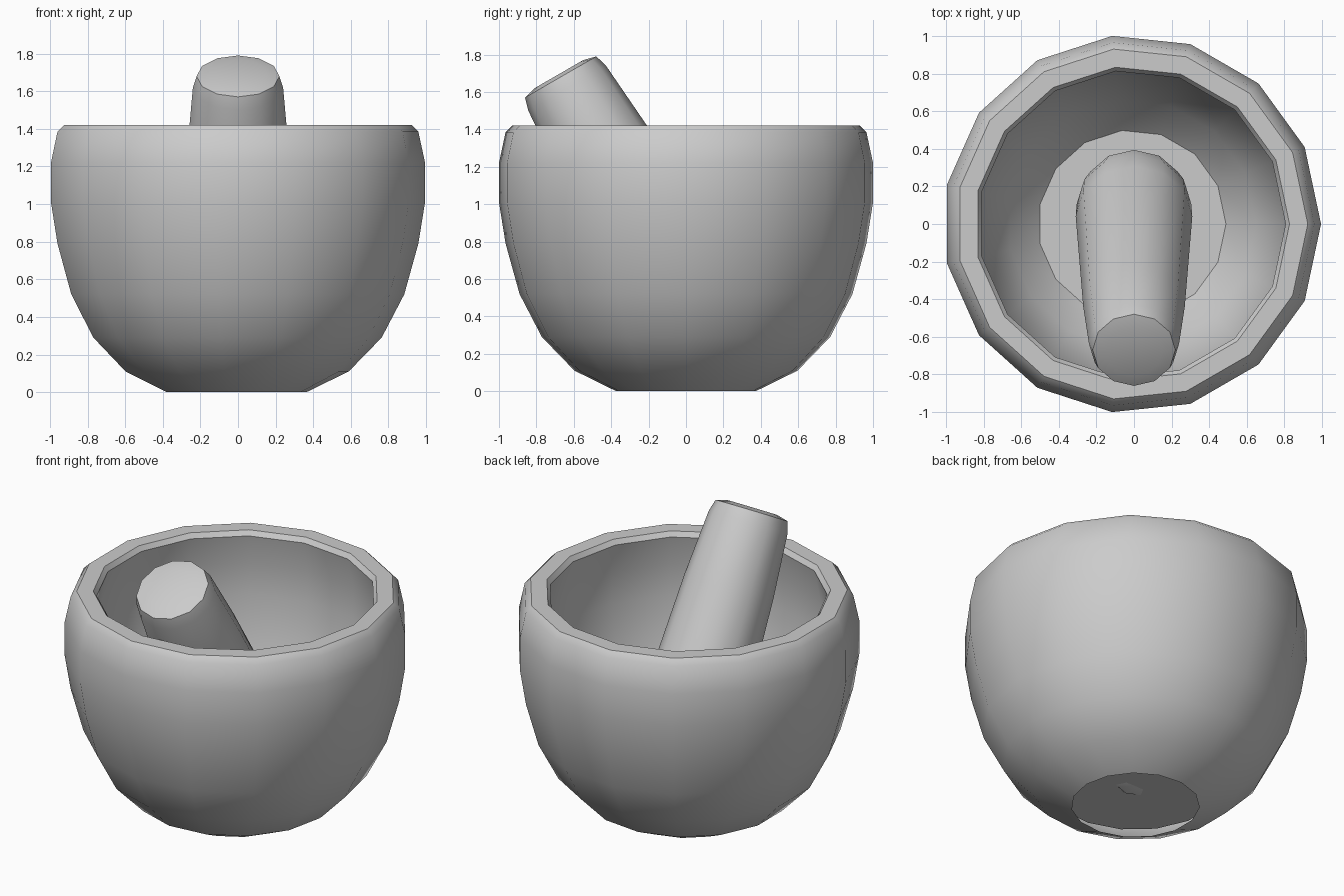
import bpy, bmesh, math
from mathutils import Matrix

if "Cube" in bpy.data.objects:
    bpy.data.objects.remove(bpy.data.objects["Cube"])


def lathe(name, profile, sides, matrix, phase=0.0, smooth=35):
    """Revolve (radius, height) points around z; radius 0 becomes a pole."""
    bm = bmesh.new()
    rings = []
    for r, z in profile:
        if r == 0:
            rings.append([bm.verts.new((0, 0, z))] * sides)
        else:
            angles = [phase + math.tau * i / sides for i in range(sides)]
            rings.append([bm.verts.new((r * math.cos(a), r * math.sin(a), z)) for a in angles])
    for low, high in zip(rings, rings[1:]):
        for i in range(sides):
            j = (i + 1) % sides
            corners = list(dict.fromkeys((low[i], low[j], high[j], high[i])))
            bm.faces.new(corners)
    bm.transform(matrix)
    bm.normal_update()
    mesh = bpy.data.meshes.new(name)
    bm.to_mesh(mesh)
    bm.free()
    obj = bpy.data.objects.new(name, mesh)
    bpy.context.collection.objects.link(obj)
    bpy.ops.object.select_all(action='DESELECT')
    obj.select_set(True)
    bpy.context.view_layer.objects.active = obj
    bpy.ops.object.shade_smooth_by_angle(angle=math.radians(smooth))
    return obj


# Mortar bowl: outside wall, rim, inside wall and floor (hollow foot underneath)
bowl_profile = [
    (0.375, 0.0), (0.60, 0.11), (0.775, 0.29), (0.895, 0.52), (0.97, 0.79),
    (1.0055, 1.01), (1.0055, 1.22), (0.97, 1.385), (0.935, 1.42),
    (0.838, 1.42), (0.817, 1.39), (0.855, 1.2), (0.855, 1.0), (0.83, 0.78),
    (0.76, 0.5), (0.66, 0.29), (0.50, 0.12), (0, 0.12),
]
lathe("mortar_bowl", bowl_profile, 15, Matrix.Translation((-0.011, 0, 0)))

# Pestle: tapered club leaning 30 degrees to the front, heights measured from its top
pestle_profile = [
    (0, -1.70), (0.21, -1.69), (0.27, -1.66), (0.305, -1.55), (0.31, -1.42),
    (0.27, -0.46), (0.24, -0.07), (0.22, 0.0), (0.15, 0.018), (0, 0.018),
]
lean = Matrix.Translation((0, -0.67, 1.68)) @ Matrix.Rotation(math.radians(30), 4, 'X')
lathe("pestle", pestle_profile, 12, lean)
